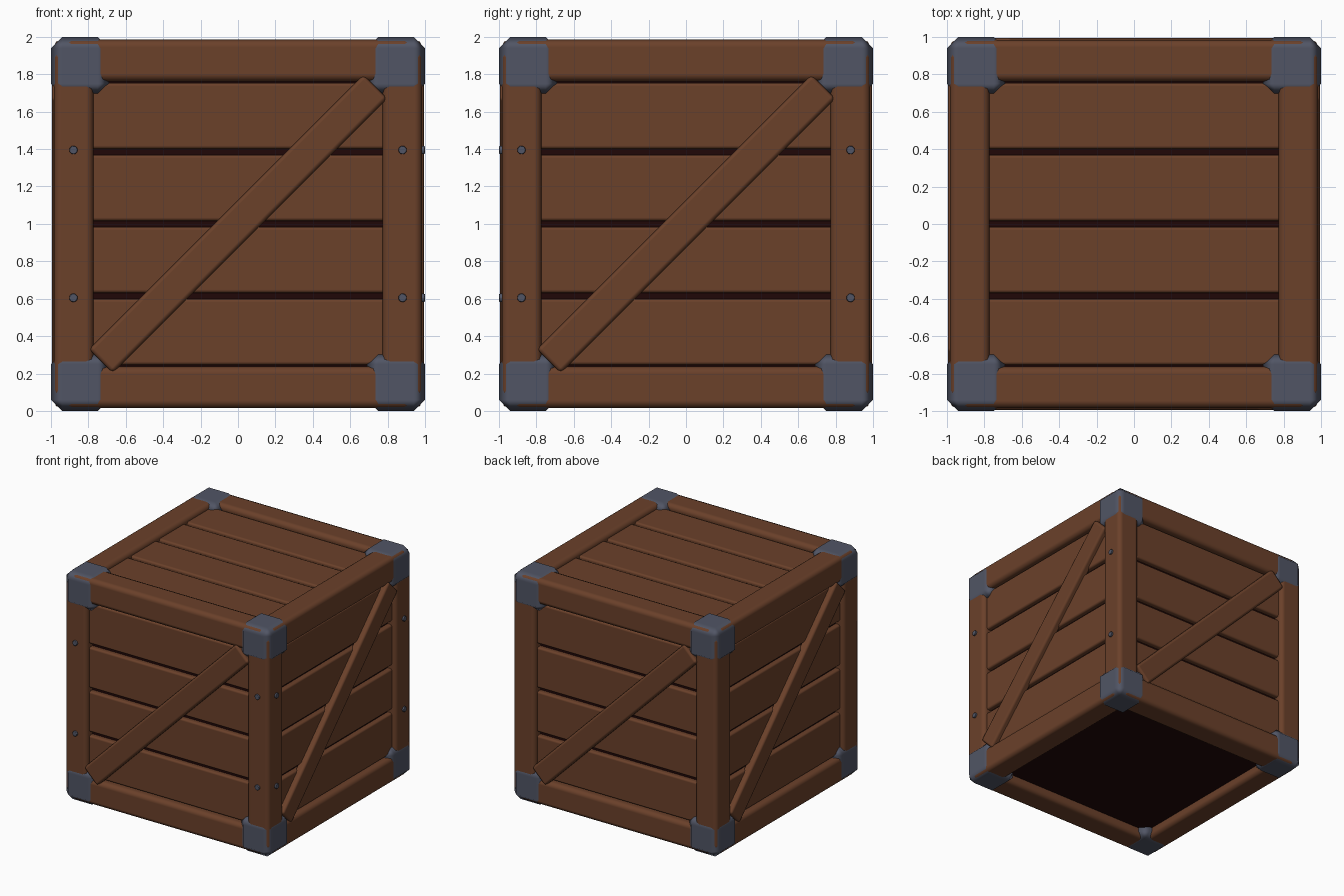
import bpy
from math import pi
from mathutils import Matrix, Vector

default = bpy.data.objects.get("Cube")
if default:
    bpy.data.objects.remove(default)


def material(name, rgb):
    m = bpy.data.materials.new(name)
    m.use_nodes = True
    m.diffuse_color = (*rgb, 1)
    m.node_tree.nodes["Principled BSDF"].inputs["Base Color"].default_value = (*rgb, 1)
    return m


WOOD = material("brown wood", (0.146, 0.052, 0.023))
METAL = material("blue grey metal", (0.082, 0.091, 0.13))
DARK = material("dark interior", (0.014, 0.002, 0.002))
CENTRE = Matrix.Translation((0, 0, 1))      # parts are laid out around the crate centre


def finish(name, mat, bevel=0, segments=2):
    ob = bpy.context.object
    ob.name = name
    ob.data.materials.append(mat)
    if bevel:
        mod = ob.modifiers.new("bevel", 'BEVEL')
        mod.width, mod.segments = bevel, segments
        mod.harden_normals = True
        bpy.ops.object.shade_smooth()
    return ob


def box(name, lo, hi, mat, bevel=0, segments=2, turn=Matrix()):
    """Box between two corners, then turned about the crate centre."""
    lo, hi = Vector(lo), Vector(hi)
    bpy.ops.mesh.primitive_cube_add(size=1)
    ob = finish(name, mat, bevel, segments)
    ob.data.transform(turn @ Matrix.Translation((lo + hi) / 2) @ Matrix.Diagonal((*(hi - lo), 1)))
    ob.matrix_world = CENTRE
    return ob


# Dark inner box, seen in the gaps and from below
box("inner_box", (-0.905,) * 3, (0.905,) * 3, DARK)

# Frame: four posts, and four rails along each horizontal axis
OUT, POST_IN, RAIL_IN, END = 0.985, 0.772, 0.762, 0.93


def span(sign, inner):
    return sorted((sign * inner, sign * OUT))


for a in (-1, 1):
    for b in (-1, 1):
        p, q, r = span(a, POST_IN), span(b, POST_IN), span(b, RAIL_IN)
        box("corner_post", (p[0], q[0], -END), (p[1], q[1], END), WOOD, 0.04)
        s = span(a, RAIL_IN)
        box("cross_rail", (-END, s[0], r[0]), (END, s[1], r[1]), WOOD, 0.04)
        box("side_rail", (p[0], -END, r[0]), (p[1], END, r[1]), WOOD, 0.04)
        # Metal corner caps
        for c in (-1, 1):
            ends = [sorted((k * 0.69, k)) for k in (a, b, c)]
            box("corner_cap", [e[0] for e in ends], [e[1] for e in ends], METAL, 0.06, 1)


# Planks: four to each panel, on the four walls and the lid
def planks(name, turn):
    for i in range(4):
        mid = (i - 1.5) * 0.385
        box(name, (-0.82, -0.947, mid - 0.177), (0.82, -0.87, mid + 0.177), WOOD, 0.018, 2, turn)


planks("lid_plank", Matrix.Rotation(-pi / 2, 4, 'X'))
walls = ("front", "right", "back", "left")
for i, wall in enumerate(walls):
    turn = Matrix.Rotation(i * pi / 2, 4, 'Z')
    planks(wall + "_plank", turn)
    # Diagonal brace rising to the right
    box(wall + "_brace", (-1.038, -0.994, -0.09), (1.038, -0.92, 0.09), WOOD, 0.022, 2,
        turn @ Matrix.Rotation(-pi / 4, 4, 'Y'))

    # Nail heads on the posts of two walls
    if i < 2:
        for x in (-0.88, 0.88):
            for z in (-0.395, 0.395):
                bpy.ops.mesh.primitive_cylinder_add(vertices=8, radius=0.024, depth=0.04)
                nail = finish(wall + "_nail", METAL, 0.005, 1)
                nail.data.transform(turn @ Matrix.Translation((x, -0.98, z))
                                    @ Matrix.Rotation(pi / 2, 4, 'X'))
                nail.matrix_world = CENTRE
